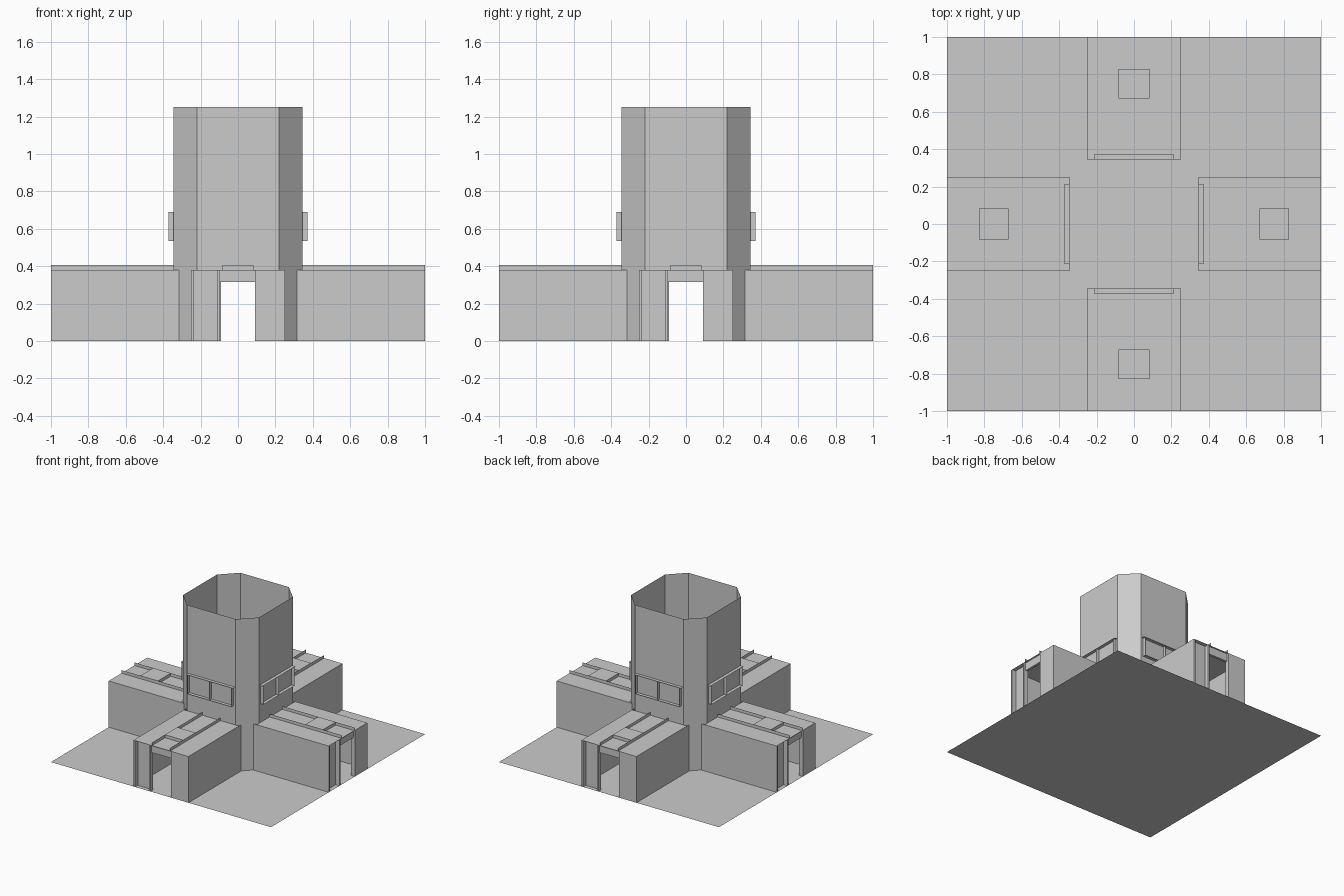
import bpy, bmesh
from math import radians
from mathutils import Matrix

if "Cube" in bpy.data.objects:
    bpy.data.objects.remove(bpy.data.objects["Cube"])

SIDES = ("front", "right", "back", "left")


def make(name, bm):
    bmesh.ops.remove_doubles(bm, verts=bm.verts, dist=1e-5)
    mesh = bpy.data.meshes.new(name)
    bm.to_mesh(mesh)
    bm.free()
    ob = bpy.data.objects.new(name, mesh)
    bpy.context.collection.objects.link(ob)
    return ob


def slab(bm, x0, x1, y0, y1, z0, z1):
    """Box between limits; collapses to one face if an axis has no depth."""
    if x0 == x1:
        pts = [(x0, y0, z0), (x0, y1, z0), (x0, y1, z1), (x0, y0, z1)]
    elif y0 == y1:
        pts = [(x0, y0, z0), (x1, y0, z0), (x1, y0, z1), (x0, y0, z1)]
    elif z0 == z1:
        pts = [(x0, y0, z0), (x1, y0, z0), (x1, y1, z0), (x0, y1, z0)]
    else:
        m = Matrix.Translation(((x0+x1)/2, (y0+y1)/2, (z0+z1)/2)) @ Matrix.Diagonal((x1-x0, y1-y0, z1-z0, 1))
        bmesh.ops.create_cube(bm, size=1, matrix=m)
        return
    bm.faces.new([bm.verts.new(p) for p in pts])


def four_sides(name, slabs):
    """Build a part for the front arm and repeat it round the tower."""
    for i, side in enumerate(SIDES):
        bm = bmesh.new()
        for s in slabs:
            slab(bm, *s)
        bmesh.ops.rotate(bm, verts=bm.verts, cent=(0, 0, 0),
                         matrix=Matrix.Rotation(radians(90 * i), 3, 'Z'))
        make(f"{side}_{name}", bm)


W, E, H = 0.25, 0.345, 0.38   # arm half width, tower half width, arm height

# Ground slab
bm = bmesh.new()
slab(bm, -1, 1, -1, 1, 0, 0)
make("ground_slab", bm)

# Open octagonal tower: broad faces start above the arms, corners reach the ground
bm = bmesh.new()
a = 0.22
for i in range(4):
    rot = Matrix.Rotation(radians(90 * i), 3, 'Z')
    for p, q, z0 in (((-a, -E), (a, -E), H), ((a, -E), (E, -a), 0)):
        pts = [(*p, z0), (*q, z0), (*q, 1.25), (*p, 1.25)]
        vs = [bm.verts.new(v) for v in pts]
        bmesh.ops.rotate(bm, verts=vs, cent=(0, 0, 0), matrix=rot)
        bm.faces.new(vs)
make("tower", bm)

# Arm side walls and roof
four_sides("arm_walls", [(-W, -W, -1, -0.315, 0, H), (W, W, -0.965, -0.315, 0, H)])
four_sides("arm_roof", [(-W, W, -1, -E, H, H)])

# Entrance: recessed panel with thin posts, solid pier, door lintel
four_sides("entrance", [
    (-W, -0.095, -0.965, -0.965, 0, H),
    (-W, -0.235, -1, -0.965, 0, H),
    (-0.11, -0.095, -1, -0.965, 0, H),
    (0.09, W, -1, -0.965, 0, H),
    (-0.095, 0.09, -0.985, -0.965, 0.315, H)])

# Roof rails and raised skylight between them
four_sides("roof_rails", [(s * 0.083, s * 0.083, -1, -E, H, 0.405) for s in (-1, 1)])
four_sides("skylight", [(-0.083, 0.083, -0.83, -0.67, H, 0.405)])

# Window frames: ledges, side fins and mullion
four_sides("window_frame", [
    (-0.215, 0.215, -0.372, -E, 0.69, 0.69),
    (-0.2, 0.2, -0.372, -E, 0.535, 0.535),
    *[(x, x, -0.372, -E, 0.535, 0.69) for x in (-0.2, 0, 0.2)]])
